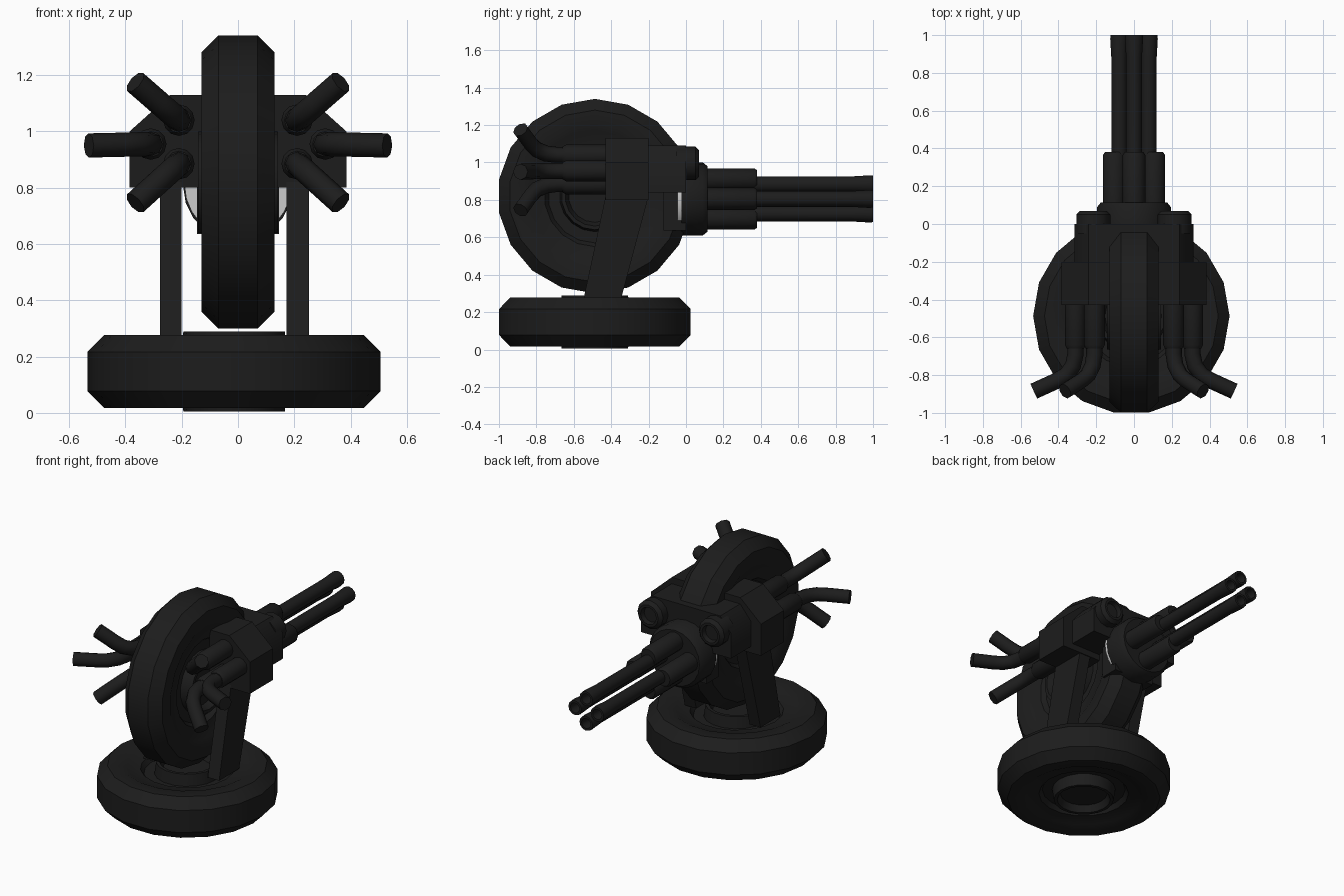
import bpy, bmesh, math
from mathutils import Vector

if "Cube" in bpy.data.objects:
    bpy.data.objects.remove(bpy.data.objects["Cube"])

black = bpy.data.materials.new("black")
black.diffuse_color = (0.012, 0.012, 0.012, 1)
black.use_nodes = True
black.node_tree.nodes["Principled BSDF"].inputs["Base Color"].default_value = black.diffuse_color


def finish(name, bm, mat=black):
    bmesh.ops.remove_doubles(bm, verts=bm.verts, dist=1e-5)
    bmesh.ops.recalc_face_normals(bm, faces=bm.faces)
    me = bpy.data.meshes.new(name)
    bm.to_mesh(me)
    bm.free()
    ob = bpy.data.objects.new(name, me)
    bpy.context.collection.objects.link(ob)
    if mat:
        me.materials.append(mat)
    bpy.ops.object.select_all(action='DESELECT')
    ob.select_set(True)
    bpy.context.view_layer.objects.active = ob
    bpy.ops.object.shade_smooth_by_angle(angle=math.radians(40))
    return ob


def lathe(name, profile, axis, loc, sides=16, mat=black):
    """Spin (radius, height) points about an axis; radius 0 closes an end."""
    bm = bmesh.new()
    place = {'X': lambda c, s, h: (h, s, c),
             'Y': lambda c, s, h: (c, h, s),
             'Z': lambda c, s, h: (c, s, h)}[axis]
    rings = []
    for r, h in profile:
        n = sides if r > 0 else 1
        rings.append([bm.verts.new(Vector(loc) + Vector(place(
            r * math.cos(2 * math.pi * i / sides), r * math.sin(2 * math.pi * i / sides), h)))
            for i in range(n)])
    for a, b in zip(rings, rings[1:]):
        for i in range(sides):
            j = (i + 1) % sides
            quad = [a[i % len(a)], a[j % len(a)], b[j % len(b)], b[i % len(b)]]
            bm.faces.new(list(dict.fromkeys(quad)))
    return finish(name, bm, mat)


def prism(name, outline, axis, a, b):
    """Extrude a 2D outline along X (points y,z) or Y (points x,z)."""
    bm = bmesh.new()
    put = (lambda p, d: (d, p[0], p[1])) if axis == 'X' else (lambda p, d: (p[0], d, p[1]))
    face = bm.faces.new([bm.verts.new(put(p, a)) for p in outline])
    ext = bmesh.ops.extrude_face_region(bm, geom=[face])
    for v in ext['geom']:
        if isinstance(v, bmesh.types.BMVert):
            v.co += Vector(put((0, 0), b - a))
    return finish(name, bm)


def pipe(name, points, radius):
    cu = bpy.data.curves.new(name, 'CURVE')
    cu.dimensions = '3D'
    cu.bevel_depth = radius
    cu.bevel_resolution = 2
    cu.use_fill_caps = True
    sp = cu.splines.new('POLY')
    sp.points.add(len(points) - 1)
    for p, co in zip(sp.points, points):
        p.co = (*co, 1)
    sp.use_smooth = True
    cu.materials.append(black)
    ob = bpy.data.objects.new(name, cu)
    bpy.context.collection.objects.link(ob)


# Wheels: tyre, recessed rim and raised hub on both faces
half = [(0, .10), (.14, .10), (.16, .142), (.18, .142), (.19, .07), (.25, .07),
        (.27, .10), (.35, .115), (.38, .13), (.46, .13), (.52, .07)]
wheel = half + [(r, -h) for r, h in reversed(half)]
lathe("base_wheel", wheel, 'Z', (-.014, -.487, .147), 18)
lathe("upright_wheel", wheel, 'X', (0, -.487, .82), 18)

for s, side in ((-1, "left"), (1, "right")):
    # Leaning support strut
    prism(side + "_strut", [(-.55, .26), (-.35, .26), (-.2, .82), (-.43, .82)], 'X',
          s * .187 - .014, s * .265 - .012)
    # Engine blocks either side of the wheel
    prism(side + "_engine_block", [(s * x, z) for x, z in
          ((.10, .8), (.385, .8), (.385, 1.0), (.24, 1.13), (.10, 1.13))], 'Y', -.43, -.2)
    prism(side + "_front_block", [(s * x, z) for x, z in
          ((.10, .84), (.315, .84), (.315, 1.0), (.24, 1.09), (.10, 1.09))], 'Y', -.21, 0)
    lathe(side + "_cylinder_cap", [(0, -.05), (.09, -.05), (.09, .05), (.07, .07),
          (.055, .07), (.05, .04), (0, .04)], 'Y', (s * .215, 0, .995), 12)
    # Three exhaust pipes with thick collars
    for label, x, z, ex, ez in (("upper", .21, 1.04, .365, 1.175),
                                ("middle", .31, .955, .53, .95),
                                ("lower", .21, .885, .365, .745)):
        dx, dz = ex - x, ez - z
        path = [(s * x, -.42, z), (s * x, -.69, z),
                (s * (x + .06 * dx), -.75, z + .06 * dz),
                (s * (x + .22 * dx), -.80, z + .22 * dz),
                (s * (x + .45 * dx), -.83, z + .45 * dz), (s * ex, -.885, ez)]
        pipe(f"{side}_{label}_exhaust", path, .043)
        lathe(f"{side}_{label}_collar", [(0, -.66), (.045, -.66), (.056, -.64), (.056, -.43),
              (0, -.43)], 'Y', (s * x, 0, z), 12)

# Gun mount behind the barrels
prism("gun_mount", [(-.145, .635), (.145, .635), (.145, 1.09), (-.145, 1.09)], 'Y', -.12, 0)
lathe("mount_plate", [(0, -.045), (.19, -.045), (.19, -.025), (0, -.025)], 'Y', (0, 0, .81), 24, None)
lathe("rotor_disc", [(0, -.024), (.195, -.024), (.195, .09), (.175, .115), (0, .115)], 'Y',
      (0, 0, .805), 20)

# Four rotating barrels with sleeves and flared hollow muzzles
for i in range(4):
    a = i * math.pi / 2
    c, s = math.cos(a), math.sin(a)
    lathe(f"barrel_{i + 1}", [(0, .30), (.042, .30), (.042, .88), (.048, .98), (.046, 1.0),
          (.032, 1.0), (.028, .9), (0, .9)], 'Y', (.078 * c, 0, .805 + .078 * s), 12)
    lathe(f"barrel_sleeve_{i + 1}", [(0, .1), (.06, .1), (.06, .365), (.05, .38), (0, .38)], 'Y',
          (.104 * c, 0, .805 + .104 * s), 12)
